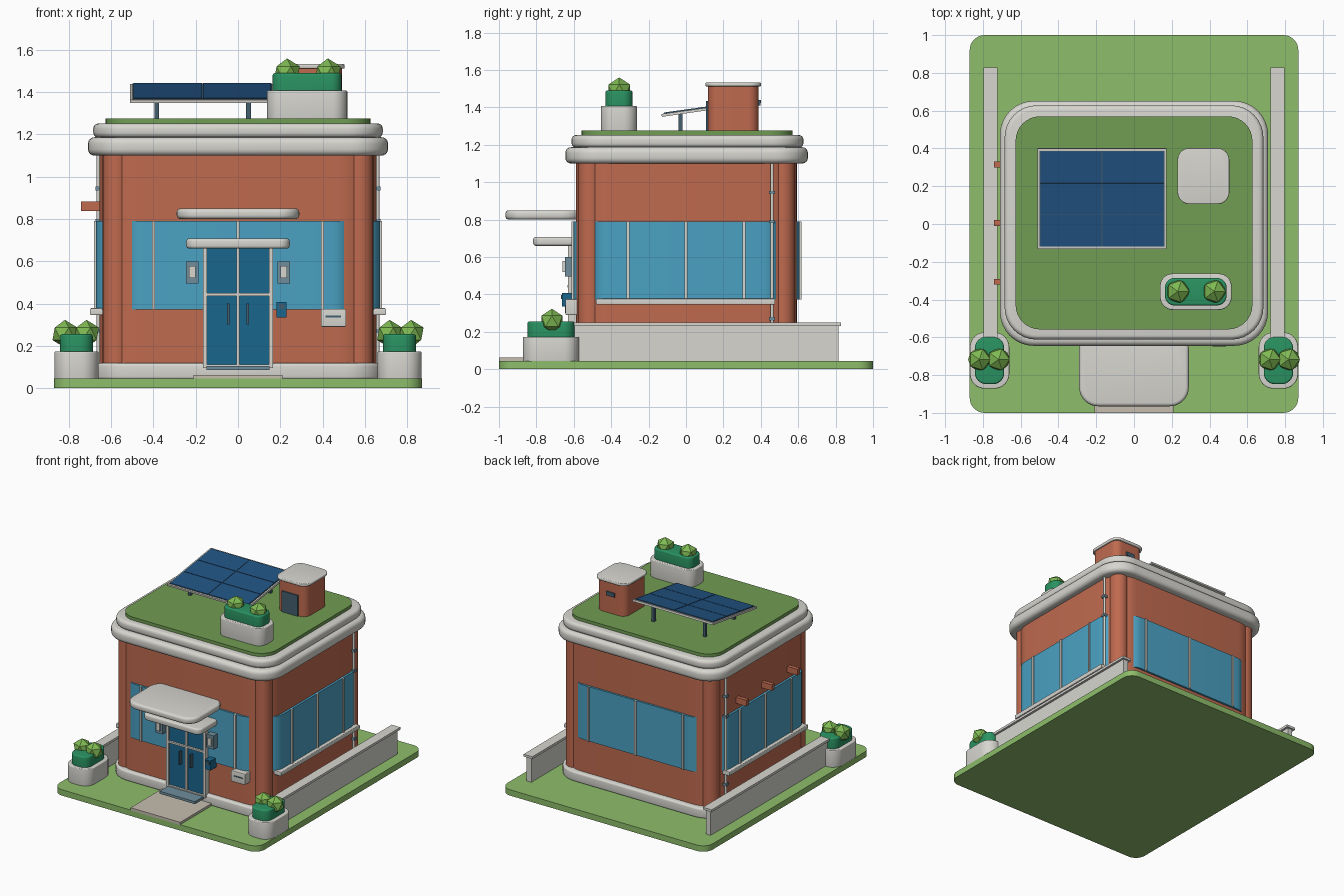
import bpy, bmesh, math
from mathutils import Matrix, Vector

if "Cube" in bpy.data.objects:
    bpy.data.objects.remove(bpy.data.objects["Cube"])


def material(name, r, g, b):
    m = bpy.data.materials.new(name)
    m.diffuse_color = [(c / 255) ** 2.2 for c in (r, g, b)] + [1]
    m.use_nodes = True
    m.node_tree.nodes["Principled BSDF"].inputs["Base Color"].default_value = m.diffuse_color
    return m


BRICK = material("brick", 190, 106, 80)
GRASS = material("grass", 140, 188, 106)
ROOF = material("roof_green", 112, 156, 84)
GLASS = material("glass", 76, 160, 194)
DOOR = material("door_blue", 32, 102, 140)
NAVY = material("solar_blue", 38, 84, 130)
SLATE = material("slate", 70, 95, 110)
HEDGE = material("hedge", 46, 146, 98)
LEAF = material("leaf", 126, 184, 84)
PAVE = material("paving", 196, 188, 174)
STEEL = material("steel_blue", 110, 140, 155)
STONE = material("stone", 214, 213, 207)


def finish(bm, name, mat, smooth=True):
    bmesh.ops.recalc_face_normals(bm, faces=bm.faces)
    me = bpy.data.meshes.new(name)
    bm.to_mesh(me)
    bm.free()
    ob = bpy.data.objects.new(name, me)
    bpy.context.collection.objects.link(ob)
    if mat:
        me.materials.append(mat)
    if smooth:
        bpy.ops.object.select_all(action='DESELECT')
        ob.select_set(True)
        bpy.context.view_layer.objects.active = ob
        bpy.ops.object.shade_smooth_by_angle(angle=math.radians(35))
    return ob


def slab(name, x, y, z, mat=STONE, r=0.0, bevel=0.0):
    """Block over the given ranges, with plan corners of radius r and bevelled rims."""
    bm = bmesh.new()
    pts = []
    if r:
        for i, (cx, cy) in enumerate([(x[1] - r, y[1] - r), (x[0] + r, y[1] - r),
                                      (x[0] + r, y[0] + r), (x[1] - r, y[0] + r)]):
            for k in range(9):
                a = (i + k / 8) * math.pi / 2
                pts.append((cx + r * math.cos(a), cy + r * math.sin(a)))
    else:
        pts = [(x[1], y[1]), (x[0], y[1]), (x[0], y[0]), (x[1], y[0])]
    base = bm.faces.new([bm.verts.new((px, py, z[0])) for px, py in pts])
    top = bmesh.ops.extrude_face_region(bm, geom=[base])
    bmesh.ops.translate(bm, vec=(0, 0, z[1] - z[0]),
                        verts=[v for v in top['geom'] if isinstance(v, bmesh.types.BMVert)])
    if bevel:
        rims = [e for e in bm.edges if abs(e.verts[0].co.z - e.verts[1].co.z) < 1e-5]
        bmesh.ops.bevel(bm, geom=rims, offset=bevel, segments=4, profile=0.5, affect='EDGES')
    return finish(bm, name, mat)


def cylinder(name, x, y, z, r, mat, seg=24):
    bm = bmesh.new()
    bmesh.ops.create_cone(bm, cap_ends=True, segments=seg, radius1=r, radius2=r, depth=z[1] - z[0],
                          matrix=Matrix.Translation((x, y, (z[0] + z[1]) / 2)))
    return finish(bm, name, mat)


def bush(name, x, y, z, r):
    bm = bmesh.new()
    bmesh.ops.create_icosphere(bm, subdivisions=1, radius=r, matrix=Matrix.Translation((x, y, z)))
    return finish(bm, name, LEAF, False)


def span(c, half):
    return (c - half, c + half)


def mir(s, a, b):
    return tuple(sorted((s * a, s * b)))


# Ground, plinth, body, corner columns
slab("ground", (-.87, .87), (-1, 1), (0, .045), GRASS, .08)
slab("plinth", (-.69, .69), (-.62, .63), (.04, .118), STONE, .18, .015)
slab("brick_body", (-.655, .655), (-.587, .593), (.1, 1.12), BRICK, .18)
for sx in (-1, 1):
    for sy in (-1, 1):
        cylinder("corner_column", sx * .575, .003 + sy * .515, (.1, 1.12), .065, BRICK, 32)

# Wrap-around glazing and mullions
slab("glass_front_back", (-.545, .545), (-.602, .608), (.372, .79), GLASS, .1)
slab("glass_sides", (-.672, .672), (-.51, .51), (.372, .79), GLASS, .1)
for x in (-.4, 0, .4):
    slab("mullion_front", span(x, .007), (-.613, -.595), (.372, .79))
    slab("mullion_back", span(x, .007), (.6, .618), (.372, .79))
for s in (-1, 1):
    for y in (-.31, 0, .31):
        slab("mullion_side", mir(s, .66, .682), span(y, .007), (.372, .79))
    slab("window_sill", mir(s, .64, .70), (-.48, .475), (.345, .378), bevel=.006)
    # Downpipe with brackets
    cylinder("downpipe", s * .66, .46, (.11, 1.1), .009, STONE, 12)
    for z in (.27, .79, .945):
        slab("pipe_bracket", mir(s, .64, .675), span(.46, .015), span(z, .009), STEEL)

# Cornices and roof lawn
slab("cornice_lower", (-.71, .71), (-.645, .652), (1.10, 1.187), STONE, .18, .03)
slab("cornice_upper", (-.685, .685), (-.612, .628), (1.185, 1.252), STONE, .17, .024)
slab("roof_lawn", (-.627, .627), (-.558, .57), (1.24, 1.276), ROOF, .13)

# Brick stubs on the left wall
for y in (-.305, .005, .315):
    slab("brick_stub", (-.742, -.64), span(y, .015), (.838, .884), BRICK)

# Entrance
slab("canopy_main", (-.29, .29), (-.965, -.56), (.80, .85), STONE, .1, .018)
slab("canopy_small", (-.245, .245), (-.817, -.57), (.66, .708), STONE, .05, .014)
slab("door_leaf", (-.155, .155), (-.618, -.58), (.1, .66), DOOR)
for s in (-1, 1):
    slab("door_jamb", mir(s, .147, .166), (-.632, -.58), (.095, .67))
    slab("door_handle", mir(s, .041, .052), (-.648, -.615), (.30, .40), SLATE)
    # Wall lamps
    slab("lamp_case", mir(s, .188, .247), (-.648, -.59), (.495, .60), STEEL)
    slab("lamp_glass", mir(s, .202, .233), (-.66, -.64), (.52, .578))
slab("door_center_post", (-.008, .008), (-.63, -.6), (.1, .66))
slab("door_rail", (-.15, .15), (-.634, -.6), (.437, .45))
slab("door_sill", (-.16, .16), (-.634, -.6), (.095, .112))
slab("walkway", (-.21, .21), (-1, -.6), (.04, .063), PAVE)
slab("door_mat", (-.15, .15), (-.735, -.6), (.085, .104), STEEL)
slab("intercom", (.183, .23), (-.662, -.58), (.335, .408), DOOR)
slab("intercom_panel", (.193, .22), (-.667, -.65), (.375, .398), SLATE)
slab("mailbox", (.393, .51), (-.645, -.58), (.29, .375), bevel=.006)
slab("mailbox_slot", (.415, .488), (-.648, -.64), (.335, .343), SLATE)


# Planters with hedge and two bushes along the given spots
def planter(x, y, z0, z1, z2, r, spots, rb):
    slab("planter_tub", x, y, (z0, z1), STONE, r, .006)
    slab("planter_hedge", (x[0] + .027, x[1] - .027), (y[0] + .024, y[1] - .024),
         (z1 - .03, z2), HEDGE, r - .02, .01)
    for bx, by in spots:
        bush("bush", bx, by, z2 + .002, rb)


for s in (-1, 1):
    planter(mir(s, .66, .869), (-.872, -.573), .04, .173, .255, .08,
            [(s * .819, -.717), (s * .717, -.717)], .066)
    # Low garden wall and coping
    slab("garden_wall", mir(s, .74, .78), (-.62, .815), (.04, .24))
    slab("wall_coping", mir(s, .723, .797), (-.62, .828), (.232, .25))
planter((.137, .517), (-.455, -.262), 1.27, 1.408, 1.49, .07, [(.232, -.357), (.425, -.357)], .068)

# Roof access hut
slab("roof_hut", (.243, .492), (.118, .388), (1.27, 1.52), BRICK, .055)
slab("roof_hut_cap", (.23, .505), (.105, .402), (1.512, 1.533), STONE, .065, .006)
slab("roof_hut_door", (.295, .43), (.108, .14), (1.276, 1.435), SLATE)
slab("roof_hut_vent", (.33, .40), (.38, .398), (1.41, 1.44), SLATE)

# Solar panel: built flat about the origin, then tilted
tilt = Matrix.Translation((-.169, .135, 1.396)) @ Matrix.Rotation(math.atan(.075 / .53), 4, 'X')
parts = [slab("solar_frame", (-.341, .341), (-.268, .268), (-.009, .006)),
         slab("solar_backing", (-.33, .33), (-.256, .256), (0, .009), SLATE)]
for i in (-1, 1):
    for j in (-1, 0, 1):
        parts.append(slab("solar_cell", span(i * .164, .1615), span(j * .1707, .083),
                          (.006, .012), NAVY))
for p in parts:
    p.data.transform(tilt)
for x in (-.385, .05):
    for y in (-.03, .32):
        top = (tilt @ Vector((0, y - .135, -.004))).z
        slab("solar_leg", span(x, .011), span(y, .011), (1.27, top), SLATE)
